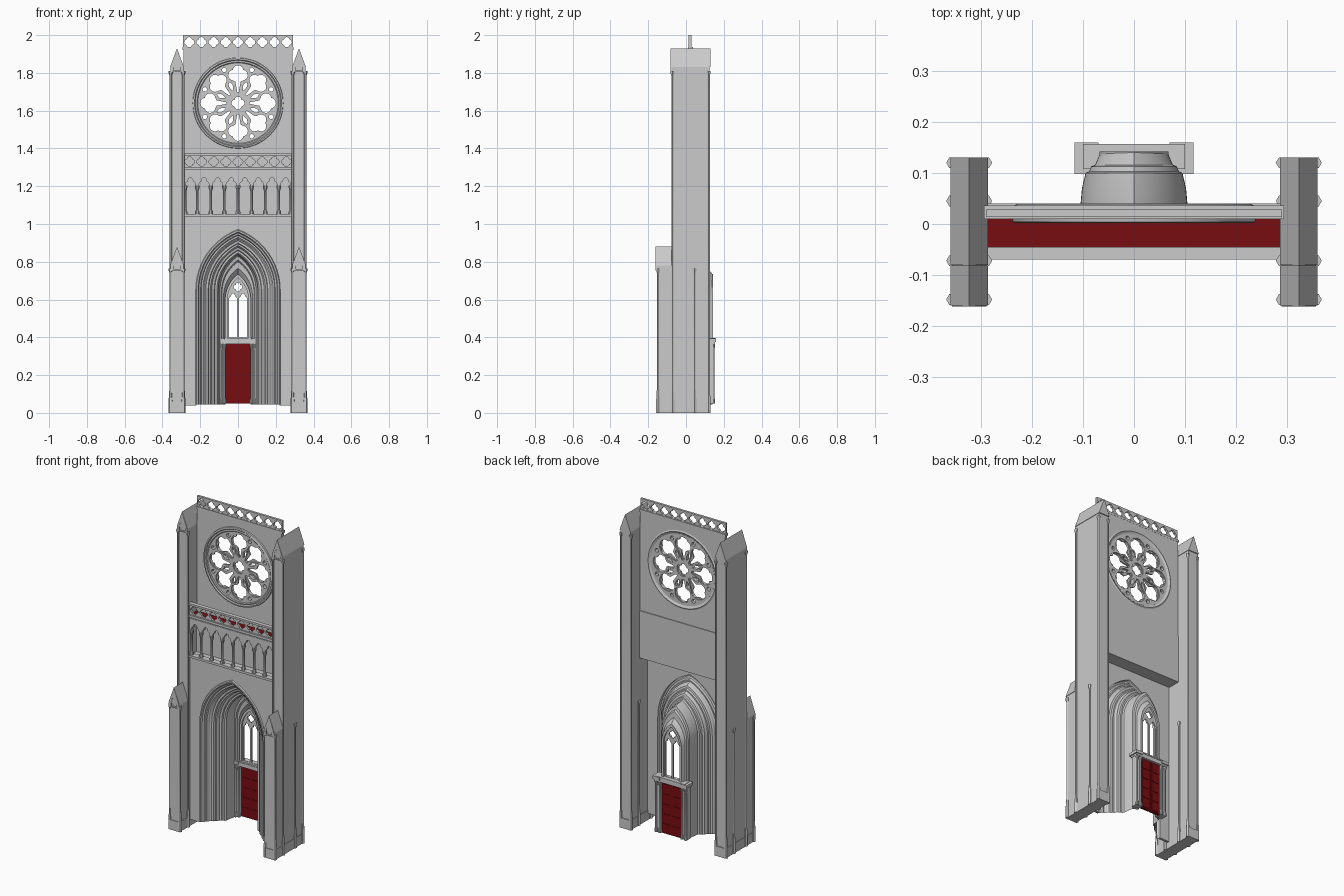
import bpy, bmesh, math
from math import sin, cos, pi

if "Cube" in bpy.data.objects:
    bpy.data.objects.remove(bpy.data.objects["Cube"])

red = bpy.data.materials.new("red_paint")
red.diffuse_color = (0.19, 0.004, 0.006, 1)
red.use_nodes = True
red.node_tree.nodes["Principled BSDF"].inputs["Base Color"].default_value = red.diffuse_color


def mesh_obj(name, verts, faces, mat=None):
    me = bpy.data.meshes.new(name)
    me.from_pydata(verts, [], faces)
    bm = bmesh.new()
    bm.from_mesh(me)
    bmesh.ops.recalc_face_normals(bm, faces=bm.faces)
    bm.to_mesh(me)
    bm.free()
    ob = bpy.data.objects.new(name, me)
    bpy.context.collection.objects.link(ob)
    if mat:
        me.materials.append(mat)
    return ob


def prism(name, pts, y0, y1, mat=None):
    """Extrude a simple xz outline along y."""
    n = len(pts)
    v = [(x, y, z) for y in (y0, y1) for x, z in pts]
    f = [tuple(range(n)), tuple(range(n, 2 * n))]
    f += [(i, (i + 1) % n, n + (i + 1) % n, n + i) for i in range(n)]
    return mesh_obj(name, v, f, mat)


def rect(x0, x1, z0, z1):
    return [(x0, z0), (x1, z0), (x1, z1), (x0, z1)]


def box(name, x0, x1, y0, y1, z0, z1, mat=None):
    return prism(name, rect(x0, x1, z0, z1), y0, y1, mat)


def plate(name, loops, y0, y1):
    """Filled xz outline with holes, extruded along y."""
    cu = bpy.data.curves.new(name, 'CURVE')
    cu.dimensions, cu.fill_mode, cu.extrude = '2D', 'BOTH', (y1 - y0) / 2
    for lp in loops:
        s = cu.splines.new('POLY')
        s.points.add(len(lp) - 1)
        for p, (x, z) in zip(s.points, lp):
            p.co = (x, z, 0, 1)
        s.use_cyclic_u = True
    tmp = bpy.data.objects.new(name + "_curve", cu)
    bpy.context.collection.objects.link(tmp)
    dg = bpy.context.evaluated_depsgraph_get()
    me = bpy.data.meshes.new_from_object(tmp.evaluated_get(dg))
    bpy.data.objects.remove(tmp)
    for v in me.vertices:
        x, z, d = v.co
        v.co = (x, (y0 + y1) / 2 - d, z)
    ob = bpy.data.objects.new(name, me)
    bpy.context.collection.objects.link(ob)
    return ob


def loft(name, loops, closed=False):
    n = len(loops[0])
    f = [(k * n + i, k * n + (i + 1) % n, (k + 1) * n + (i + 1) % n, (k + 1) * n + i)
         for k in range(len(loops) - 1) for i in range(n if closed else n - 1)]
    return mesh_obj(name, [p for lp in loops for p in lp], f)


def lathe(name, x, y, prof, n=8):
    return loft(name, [[(x + r * cos(2 * pi * i / n), y + r * sin(2 * pi * i / n), z)
                        for i in range(n)] for r, z in prof], True)


def circle(r, x=0, z=0, n=48):
    return [(x + r * cos(2 * pi * i / n), z + r * sin(2 * pi * i / n)) for i in range(n)]


def foil(n, q, d, lobes=None, x=0, z=0, seg=8):
    """Multifoil outline: n lobes of radius q at distance d."""
    t = d * cos(pi / n) + math.sqrt(q * q - (d * sin(pi / n)) ** 2)
    al = math.atan2(t * sin(pi / n), t * cos(pi / n) - d)
    out = []
    for k in (range(n) if lobes is None else lobes):
        a = 2 * pi * k / n
        for i in range(seg + (lobes is not None)):
            b = a - al + 2 * al * i / seg
            out.append((x + d * cos(a) + q * cos(b), z + d * sin(a) + q * sin(b)))
    return out


def arch(w, apex, spring, z0, seg=12):
    """Two-centred pointed arch, left foot to right foot."""
    h = apex - spring
    R = (w * w + h * h) / (2 * w)
    top = math.atan2(h, R - w)
    right = [(w - R + R * cos(top * i / seg), spring + R * sin(top * i / seg)) for i in range(seg + 1)]
    right = [(w, z0)] + right
    return [(-x, z) for x, z in right] + right[-2::-1]


def trefoil_head(xc, zs, h):
    """Three-lobed arch head, left to right."""
    p = [(a, b) for a, b in foil(4, h / 2, h / 2, seg=8) if b > -1e-6]
    p.sort(key=lambda v: -math.atan2(v[1], v[0]))
    return [(xc + a, zs + max(b, 0) * 1.5) for a, b in p]


def turn(pts, ang, r=0, zc=0):
    return [((x + r) * cos(ang) - z * sin(ang), zc + (x + r) * sin(ang) + z * cos(ang)) for x, z in pts]


W = 0.288
# Buttresses with gabled roofs, gable trim and corner shafts
for s, side in ((-1, "left"), (1, "right")):
    xc = s * 0.323
    for tag, y0, y1, eave in (("upper", -0.08, 0.13, 1.83), ("lower", -0.16, -0.075, 0.78)):
        yb = y1 - 0.006 if tag == "upper" else y1
        box(f"{side}_{tag}_buttress", xc - 0.034, xc + 0.034, y0 + 0.006, yb, 0, eave)
        prism(f"{side}_{tag}_roof", [(xc - 0.037, eave), (xc + 0.037, eave), (xc, eave + 0.1)], y0, y1)
        box(f"{side}_{tag}_plinth", xc - 0.036, xc + 0.036, y0 + 0.002, y1, 0, 0.06)
        gable = [(xc - 0.034, eave - 0.025), (xc + 0.034, eave - 0.025), (xc + 0.034, eave), (xc, eave + 0.1),
                 (xc - 0.034, eave)]
        hole = [(xc + x, z) for x, z in arch(0.019, eave + 0.04, eave, eave - 0.018, 6)]
        plate(f"{side}_{tag}_gable_trim", [gable, hole], y0 - 0.002, y0 + 0.008)
    for y, zt in ((0.12, 1.81), (-0.072, 1.81), (-0.148, 0.765), (0.045, 0.765)):
        for dx in (-0.033, 0.033):
            lathe(f"{side}_corner_shaft", xc + dx, y,
                  [(0, 0), (0.012, 0), (0.012, 0.06), (0.007, 0.13), (0.007, zt - 0.025), (0.012, zt - 0.01),
                   (0.012, zt), (0, zt)], 6)

# Lower wall with the portal opening
opening = arch(0.22, 0.968, 0.65, 0.04)
plate("lower_wall", [[(-W, 0.04)] + opening + [(W, 0.04), (W, 1.04), (-W, 1.04)]], -0.055, -0.04)

# Splayed and moulded portal
prof = [(-0.055, .224), (-0.062, .22), (-0.062, .212), (-0.052, .207), (-0.048, .198), (-0.035, .194),
        (-0.036, .186), (-0.03, .18), (-0.02, .178), (-0.012, .170), (-0.01, .158), (0.0, .154), (0.0, .146),
        (0.008, .14), (0.018, .138), (0.022, .126), (0.03, .122), (0.03, .112), (0.037, .105), (0.07, .102),
        (0.1, .095)]
stages = [(y, w, .725 + 1.1 * w, .65) for y, w in prof]
stages += [(0.103, .088, .81, .64), (0.113, .084, .80, .64), (0.116, .076, .765, .62), (0.14, .066, .735, .6)]
loft("portal_moulding", [[(x, y, z) for x, z in arch(w, a, sp, 0.045)] for y, w, a, sp in stages])

# Window over the door
outer = arch(0.068, 0.735, 0.6, 0.385)
plate("window_frame", [outer, arch(0.055, 0.715, 0.6, 0.395)], 0.112, 0.142)
lancets = [[(s * 0.0265 - 0.0215, 0.398)] + trefoil_head(s * 0.0265, 0.6, 0.0215)
           + [(s * 0.0265 + 0.0215, 0.398)] for s in (-1, 1)]
plate("window_tracery", [outer, foil(4, 0.012, 0.011, z=0.666)] + lancets, 0.122, 0.132)

# Double door with panels, jambs and lintel
for s in (-1, 1):
    a, b = sorted((s * 0.001, s * 0.066))
    box("door_leaf", a, b, 0.126, 0.14, 0.05, 0.366, red)
    for k in range(5):
        box("door_panel", a + 0.008, b - 0.008, 0.123, 0.143, 0.06 + k * 0.061, 0.11 + k * 0.061, red)
    a, b = sorted((s * 0.066, s * 0.108))
    box("door_jamb", a, b, 0.11, 0.145, 0.05, 0.366)
    for x, y in ((0.072, 0.112), (0.088, 0.108), (0.075, 0.145), (0.1, 0.145)):
        lathe("door_column", s * x, y, [(0, .05), (.01, .05), (.01, .07), (.006, .08), (.006, .335), (.01, .355),
                                        (.01, .366)], 10)
    a, b = sorted((s * 0.07, s * 0.117))
    box("lintel_block", a, b, 0.098, 0.16, 0.375, 0.393)
box("lintel", -0.11, 0.11, 0.105, 0.154, 0.364, 0.388)
box("lintel_cap", -0.1, 0.1, 0.108, 0.157, 0.388, 0.396)

# Gallery: back wall, floors and cornices
box("gallery_back_wall", -W, W, 0.01, 0.04, 1.025, 1.315)
box("gallery_base", -W, W, -0.055, 0.04, 1.025, 1.045)
box("gallery_sill", -W, W, -0.066, -0.03, 1.038, 1.052)
box("gallery_ceiling", -W, W, -0.055, 0.03, 1.27, 1.292)
box("gallery_cornice", -W, W, -0.068, -0.045, 1.285, 1.3)
box("gallery_walkway", -W, W, -0.047, 0.012, 1.29, 1.296, red)
box("parapet_cap", -W, W, -0.07, -0.045, 1.36, 1.372)

# Arcade with trefoil heads on slim columns
bay = 2 * W / 8
edge = [(-W, 1.275), (-W, 1.2)]
for i in range(8):
    head = trefoil_head(-W + (i + .5) * bay, 1.205, 0.027)
    edge += [(head[0][0], 1.2)] + head + [(head[-1][0], 1.2)]
plate("arcade_heads", [edge + [(W, 1.2), (W, 1.275)]], -0.057, -0.04)
for i in range(9):
    x = max(-W + .008, min(W - .008, -W + i * bay))
    lathe("arcade_column", x, -0.048, [(0, 1.05), (.012, 1.05), (.012, 1.065), (.007, 1.075), (.007, 1.175),
                                       (.012, 1.192), (.012, 1.203), (0, 1.203)], 10)


# Pierced parapets: one before the gallery, one on top
def parapet(name, z0, z1, y0, y1, half, r):
    p = 2 * half / 9
    holes = [foil(4, r * .55, r * .5, x=(i - 4) * p, z=(z0 + z1) / 2, seg=6) for i in range(9)]
    plate(name, [rect(-half, half, z0, z1)] + holes, y0, y1)


parapet("gallery_parapet", 1.298, 1.362, -0.06, -0.047, W, 0.025)
parapet("top_parapet", 1.925, 2.0, 0.014, 0.028, 0.29, 0.026)
box("top_cornice", -0.294, 0.294, 0.01, 0.036, 1.922, 1.936)

# Upper wall around the rose window
ZC = 1.64
plate("rose_wall", [rect(-W, W, 1.295, 1.925), circle(0.225, z=ZC, n=64)], 0.012, 0.035)
ring = [(0.24, 0.013), (0.238, 0.004), (0.23, 0.002), (0.225, 0.008), (0.217, 0.006), (0.21, 0.012),
        (0.207, 0.022), (0.212, 0.03), (0.222, 0.033), (0.23, 0.039), (0.24, 0.034)]
loft("rose_ring", [[(x, y, z) for x, z in circle(r, z=ZC, n=64)] for r, y in ring], True)

# Rose tracery: cusped thin layer plus a thicker bar layer
petal = foil(4, 0.028, 0.024, (3, 0, 1)) + [(-.035, .014), (-.088, .004), (-.088, -.004), (-.035, -.014)]
drop = [(.0525 * cos(a * pi / 12), .0525 * sin(a * pi / 12)) for a in range(-8, 9)]
drop += [(-.038, .03), (-.088, .006), (-.088, -.006), (-.038, -.03)]
lens = [(.07, 0), (.085, -.007), (.1, -.011), (.112, -.007), (.12, 0), (.112, .007), (.1, .011), (.085, .007)]
gaps = []
for k in range(8):
    a = (k + .5) * pi / 4
    gaps += [turn(lens, a, 0, ZC), turn(circle(0.012, n=12), a, 0.19, ZC)]
rim = circle(0.216, z=ZC, n=64)
plate("rose_cusps", [rim, foil(4, 0.018, 0.016, z=ZC)] + gaps
      + [turn(petal, k * pi / 4, 0.148, ZC) for k in range(8)], 0.016, 0.026)
plate("rose_bars", [rim, circle(0.04, z=ZC)] + gaps
      + [turn(drop, k * pi / 4, 0.148, ZC) for k in range(8)], 0.01, 0.032)

# Smooth the round parts while keeping crisp edges
bpy.ops.object.select_all(action='SELECT')
bpy.context.view_layer.objects.active = bpy.data.objects["rose_ring"]
bpy.ops.object.shade_smooth_by_angle(angle=math.radians(30))
